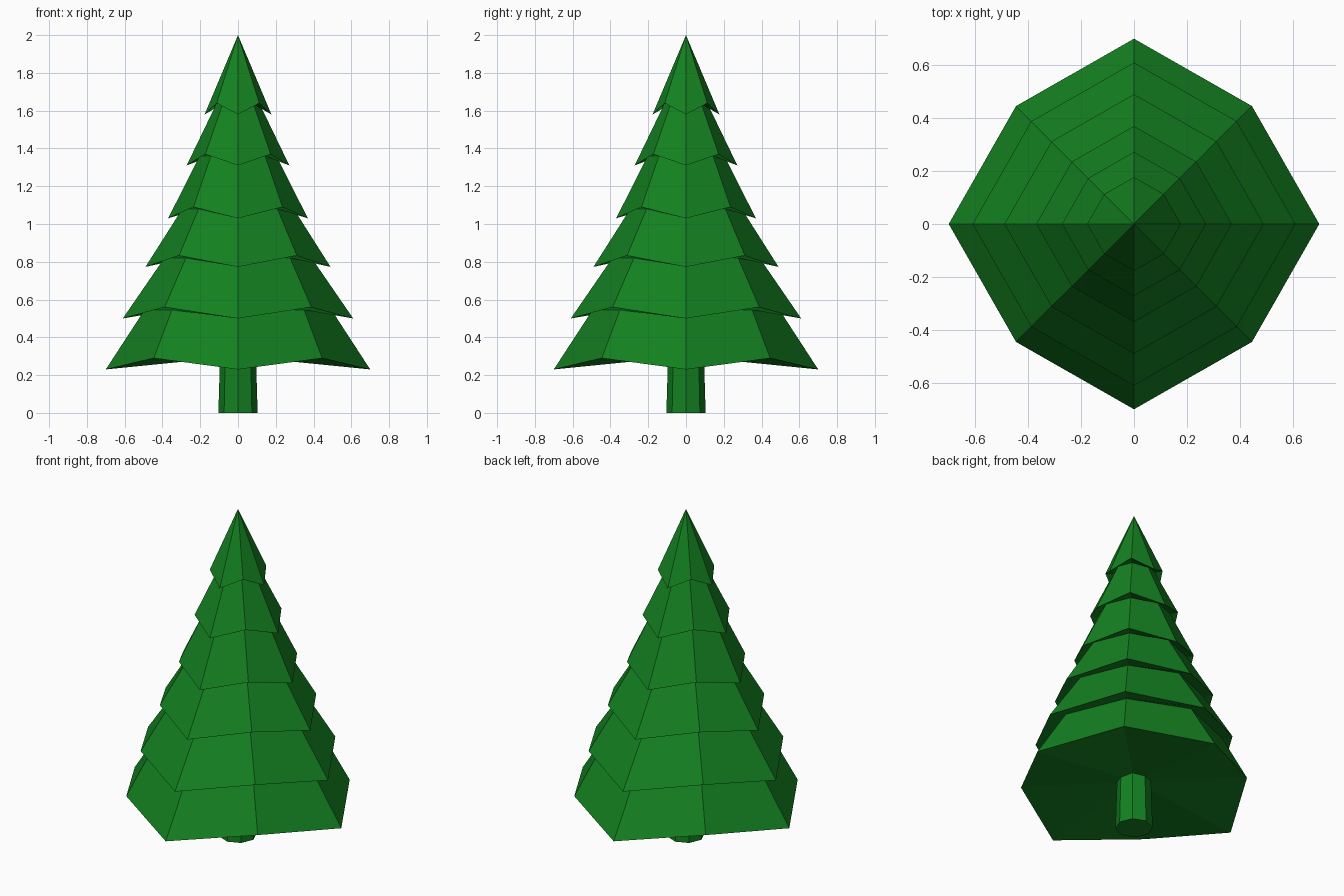
import bpy, bmesh
from math import cos, sin, pi

if "Cube" in bpy.data.objects:
    bpy.data.objects.remove(bpy.data.objects["Cube"])

SIDES = 8
green = bpy.data.materials.new("pine_green")
green.diffuse_color = (0.007, 0.22, 0.015, 1)
green.use_nodes = True
green.node_tree.nodes["Principled BSDF"].inputs["Base Color"].default_value = green.diffuse_color


def ring(bm, r, z, diag_scale=1.0, diag_lift=0.0):
    """Octagon ring; its diagonal corners may be pulled in and raised."""
    verts = []
    for i in range(SIDES):
        a = i * 2 * pi / SIDES
        k = i % 2
        rr = r * (diag_scale if k else 1)
        verts.append(bm.verts.new((rr * cos(a), rr * sin(a), z + k * diag_lift)))
    return verts


def bridge(bm, low, high):
    for i in range(SIDES):
        j = (i + 1) % SIDES
        bm.faces.new((low[i], low[j], high[j], high[i]))


def fan(bm, loop, z):
    tip = bm.verts.new((0, 0, z))
    for i in range(SIDES):
        bm.faces.new((loop[i], loop[(i + 1) % SIDES], tip))


def finish(bm, name):
    bmesh.ops.recalc_face_normals(bm, faces=bm.faces[:])
    mesh = bpy.data.meshes.new(name)
    bm.to_mesh(mesh)
    bm.free()
    mesh.materials.append(green)
    obj = bpy.data.objects.new(name, mesh)
    bpy.context.collection.objects.link(obj)


# Foliage: drooping skirt rim (radius, z) and the neck it narrows to
rims = [(0.70, 0.23), (0.61, 0.50), (0.49, 0.773), (0.37, 1.03), (0.272, 1.31), (0.177, 1.58)]
necks = [(0.495, 0.545), (0.39, 0.82), (0.295, 1.08), (0.203, 1.36), (0.115, 1.635)]
bm = bmesh.new()
prev = None
for i, (r, z) in enumerate(rims):
    rim = ring(bm, r, z, 0.9, 0.06)
    if prev:
        bridge(bm, prev, rim)       # underside of the skirt
    else:
        fan(bm, rim, 0.30)          # closed underside of the lowest skirt
    if i < len(necks):
        prev = ring(bm, *necks[i])
        bridge(bm, rim, prev)
    else:
        fan(bm, rim, 2.0)           # tree tip
finish(bm, "foliage")

# Trunk: slightly tapered octagonal post
bm = bmesh.new()
foot = ring(bm, 0.104, 0)
top = ring(bm, 0.095, 0.30)
bridge(bm, foot, top)
bm.faces.new(foot)
bm.faces.new(top)
finish(bm, "trunk")
